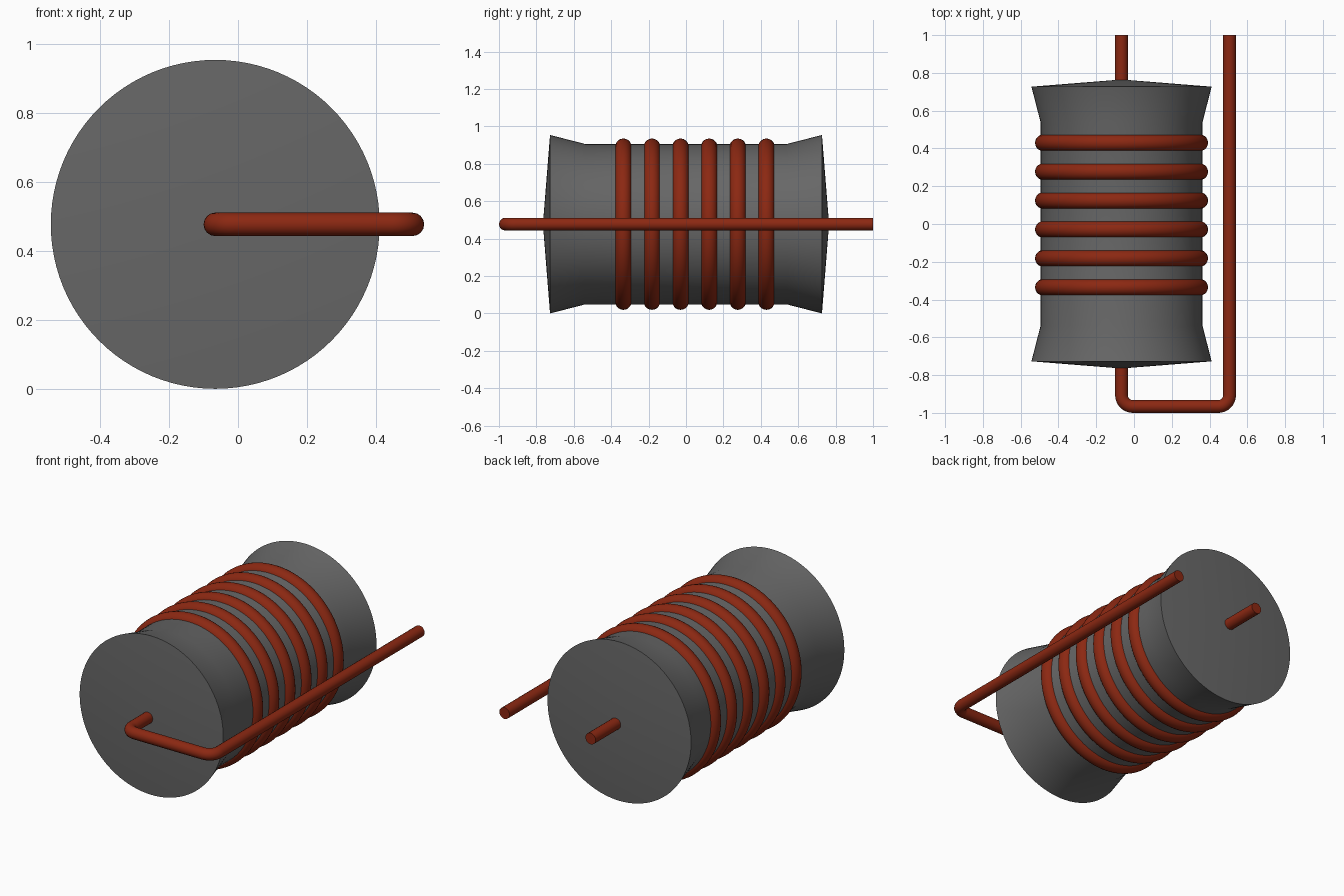
import bpy
import bmesh
import math
from mathutils import Matrix, Vector

AXIS_X, AXIS_Z = -0.066, 0.477

cube = bpy.data.objects.get("Cube")
if cube:
    bpy.data.objects.remove(cube, do_unlink=True)


def make_material(name, rgb):
    mat = bpy.data.materials.new(name)
    mat.use_nodes = True
    color = (*rgb, 1.0)
    mat.diffuse_color = color
    mat.node_tree.nodes["Principled BSDF"].inputs["Base Color"].default_value = color
    return mat


def smooth(obj):
    bpy.ops.object.select_all(action="DESELECT")
    obj.select_set(True)
    bpy.context.view_layer.objects.active = obj
    bpy.ops.object.shade_smooth_by_angle(angle=math.radians(40))


grey = make_material("dark grey ferrite", (0.135, 0.135, 0.135))
copper = make_material("copper red", (0.26, 0.021, 0.006))


# Flared core with shallow conical ends, turned around the y axis
def lathe(name, profile, mat, steps=96):
    bm = bmesh.new()
    verts = [bm.verts.new((r, y, 0)) for r, y in profile]
    edges = [bm.edges.new(pair) for pair in zip(verts, verts[1:])]
    bmesh.ops.spin(bm, geom=verts + edges, cent=(0, 0, 0), axis=(0, 1, 0),
                   angle=math.tau, steps=steps)
    bmesh.ops.remove_doubles(bm, verts=bm.verts, dist=0.0005)
    bmesh.ops.recalc_face_normals(bm, faces=bm.faces)
    bmesh.ops.transform(bm, matrix=Matrix.Translation((AXIS_X, 0, AXIS_Z)),
                        verts=bm.verts)
    mesh = bpy.data.meshes.new(name)
    bm.to_mesh(mesh)
    bm.free()
    mesh.materials.append(mat)
    obj = bpy.data.objects.new(name, mesh)
    bpy.context.collection.objects.link(obj)
    smooth(obj)


half = [(0, 0.765), (0.477, 0.727), (0.429, 0.54)]
lathe("core", [(r, -y) for r, y in half] + half[::-1], grey)

# Windings around the core
for i in range(6):
    bpy.ops.mesh.primitive_torus_add(
        major_segments=96, minor_segments=20, major_radius=0.414,
        minor_radius=0.044, location=(AXIS_X, -0.335 + 0.153 * i, AXIS_Z),
        rotation=(math.pi / 2, 0, 0))
    ring = bpy.context.object
    ring.name = f"winding_{i + 1}"
    ring.data.materials.append(copper)
    smooth(ring)


# Lead wire: through the core, around two rounded bends and back
def bend(center, start, radius=0.06, steps=8):
    return [center + radius * Vector((math.cos(a), math.sin(a), 0))
            for a in (start + math.pi / 2 * k / steps for k in range(steps + 1))]


FRONT, SIDE, R = -0.966, 0.506, 0.06
path = [Vector((AXIS_X, 1, AXIS_Z))]
path += bend(Vector((AXIS_X + R, FRONT + R, AXIS_Z)), math.pi)
path += bend(Vector((SIDE - R, FRONT + R, AXIS_Z)), 1.5 * math.pi)
path.append(Vector((SIDE, 1, AXIS_Z)))

curve = bpy.data.curves.new("lead_wire", "CURVE")
curve.dimensions = "3D"
curve.bevel_depth = 0.034
curve.bevel_resolution = 6
curve.use_fill_caps = True
spline = curve.splines.new("POLY")
spline.points.add(len(path) - 1)
for point, co in zip(spline.points, path):
    point.co = (*co, 1)
curve.materials.append(copper)
wire = bpy.data.objects.new("lead_wire", curve)
bpy.context.collection.objects.link(wire)
bpy.ops.object.select_all(action="DESELECT")
wire.select_set(True)
bpy.context.view_layer.objects.active = wire
bpy.ops.object.convert(target="MESH")
smooth(bpy.context.object)
